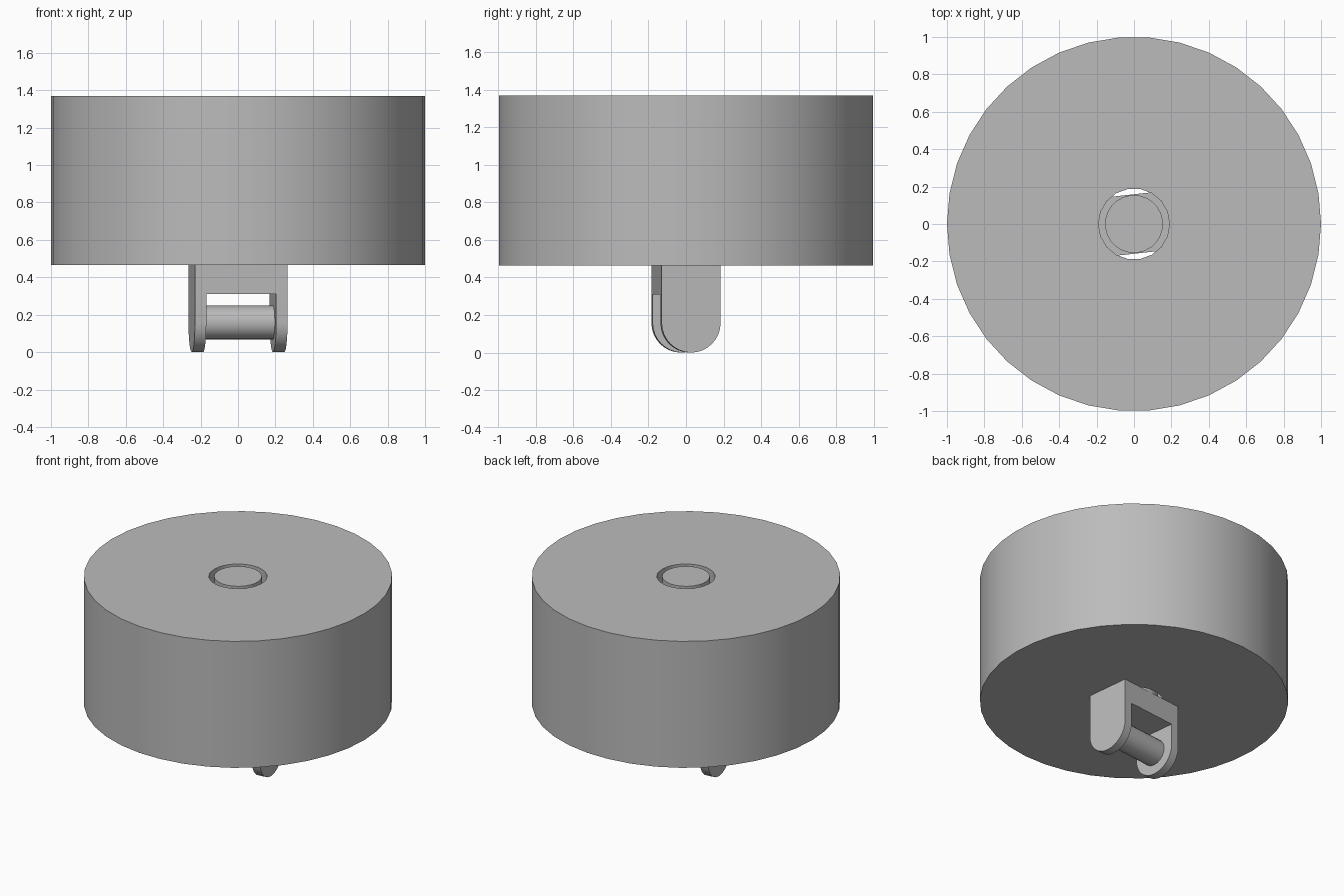
import bpy
import bmesh
from math import cos, sin, pi, radians
from mathutils import Matrix, Vector

if "Cube" in bpy.data.objects:
    bpy.data.objects.remove(bpy.data.objects["Cube"])

BASE, TOP = 0.465, 1.37      # underside and top of the wheel
TURN = radians(6.3)          # the stem and fork sit slightly twisted
HALF_DEPTH = 0.158

grey = bpy.data.materials.new("light grey")
grey.use_nodes = True
grey.diffuse_color = (0.5, 0.5, 0.5, 1)
grey.node_tree.nodes["Principled BSDF"].inputs["Base Color"].default_value = (0.5, 0.5, 0.5, 1)


def circle(radius, count):
    return [(radius * cos(2 * pi * i / count), radius * sin(2 * pi * i / count))
            for i in range(count)]


def prism(name, loops, height, matrix):
    """Fill the outline (with optional hole loops) and extrude it along local z."""
    bm = bmesh.new()
    edges = []
    for loop in loops:
        verts = [bm.verts.new((x, y, 0)) for x, y in loop]
        edges += [bm.edges.new((verts[i - 1], verts[i])) for i in range(len(verts))]
    if len(loops) == 1:
        bm.faces.new(verts)
    else:
        bmesh.ops.triangle_fill(bm, edges=edges, use_beauty=True)
    ext = bmesh.ops.extrude_face_region(bm, geom=bm.faces[:], use_keep_orig=True)
    moved = [g for g in ext["geom"] if isinstance(g, bmesh.types.BMVert)]
    bmesh.ops.translate(bm, verts=moved, vec=(0, 0, height))
    bmesh.ops.transform(bm, verts=bm.verts[:], matrix=matrix)
    bmesh.ops.recalc_face_normals(bm, faces=bm.faces[:])
    mesh = bpy.data.meshes.new(name)
    bm.to_mesh(mesh)
    bm.free()
    mesh.materials.append(grey)
    obj = bpy.data.objects.new(name, mesh)
    bpy.context.collection.objects.link(obj)
    return obj


def activate(obj):
    bpy.ops.object.select_all(action="DESELECT")
    obj.select_set(True)
    bpy.context.view_layer.objects.active = obj


def up(z):
    return Matrix.Translation((0, 0, z)) @ Matrix.Rotation(TURN, 4, "Z")


def across(half_width, z=0):
    """Maps profile (y, z) and extrusion to x, centred, with the twist."""
    axes = Matrix(((0, 0, 1, -half_width), (1, 0, 0, 0), (0, 1, 0, z), (0, 0, 0, 1)))
    return Matrix.Rotation(TURN, 4, "Z") @ axes


# Wheel with a round bore
wheel = prism("wheel", [circle(1, 38), circle(0.19, 18)], TOP - BASE,
              Matrix.Translation((0, 0, BASE)))

# Stem inside the bore, resting on the fork
stem = prism("stem", [circle(0.155, 24)], TOP - BASE, up(BASE))

# Fork: rounded block with a slot cut between its two legs
steps = 16
arc = [(HALF_DEPTH * cos(pi + pi * i / steps), HALF_DEPTH * (1 + sin(pi + pi * i / steps)))
       for i in range(steps + 1)]
fork = prism("fork", [arc + [(HALF_DEPTH, BASE), (-HALF_DEPTH, BASE)]], 0.498, across(0.249))
slot = prism("fork_slot_cutter", [[(-0.3, -0.1), (0.3, -0.1), (0.3, 0.31), (-0.3, 0.31)]],
             0.376, across(0.188))
slot.hide_render = True
cut = fork.modifiers.new("slot", "BOOLEAN")
cut.operation = "DIFFERENCE"
cut.solver = "EXACT"
cut.object = slot
activate(fork)
bpy.ops.object.modifier_apply(modifier=cut.name)
bpy.data.objects.remove(slot)

# Pin joining the legs
pin = prism("pin", [circle(0.091, 20)], 0.38, across(0.19, 0.158))

# Smooth the round walls, keep the rims sharp
for part in (wheel, stem, fork, pin):
    activate(part)
    bpy.ops.object.shade_smooth_by_angle(angle=radians(30))
